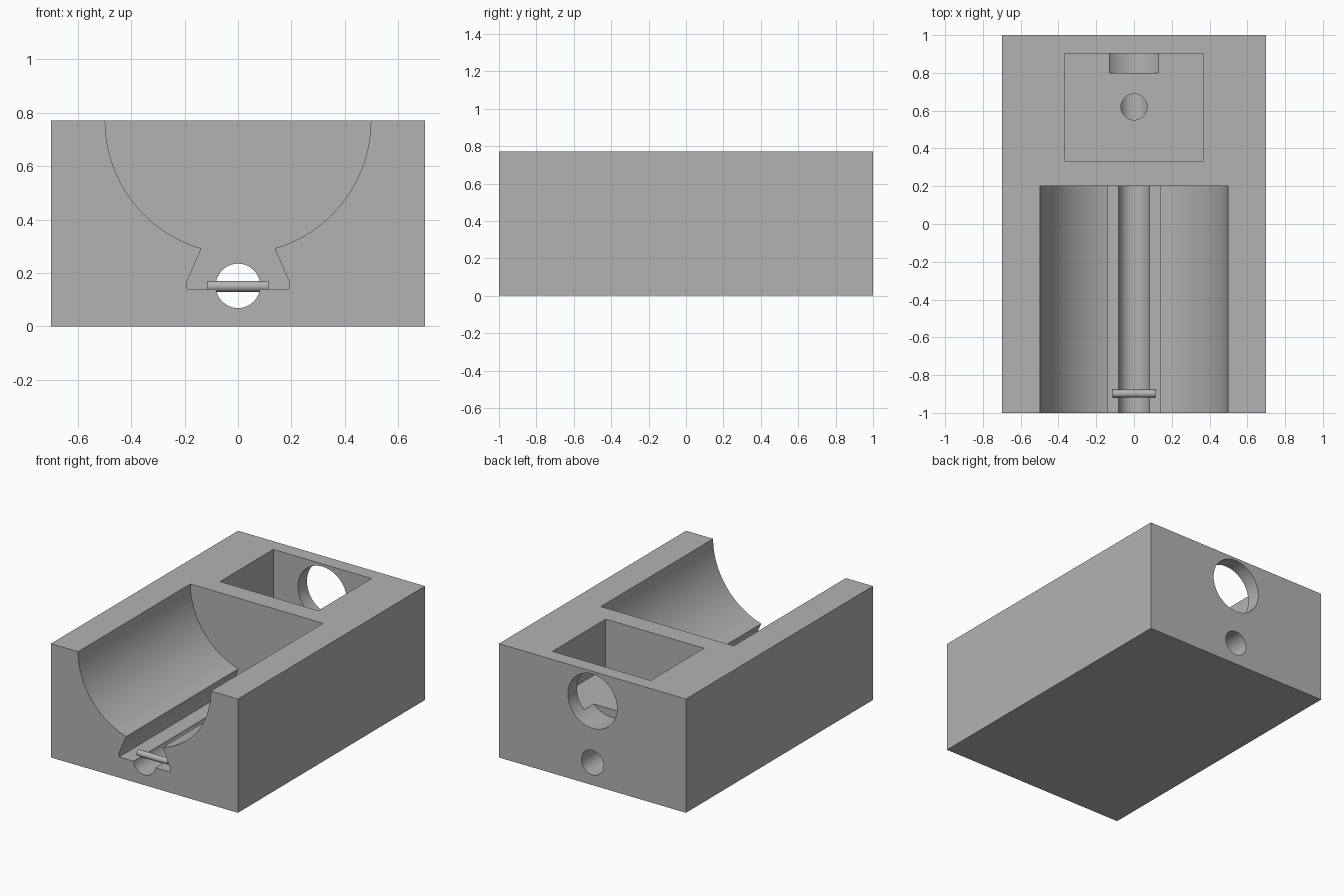
import bpy, bmesh, math
from mathutils import Matrix

if "Cube" in bpy.data.objects:
    bpy.data.objects.remove(bpy.data.objects["Cube"])

grey = bpy.data.materials.new("mid_grey")
grey.diffuse_color = (0.45, 0.45, 0.45, 1)
grey.use_nodes = True
grey.node_tree.nodes["Principled BSDF"].inputs["Base Color"].default_value = grey.diffuse_color


def finish(name, bm):
    bmesh.ops.recalc_face_normals(bm, faces=bm.faces)
    mesh = bpy.data.meshes.new(name)
    bm.to_mesh(mesh)
    bm.free()
    mesh.materials.append(grey)
    obj = bpy.data.objects.new(name, mesh)
    bpy.context.collection.objects.link(obj)
    return obj


def box(name, x0, x1, y0, y1, z0, z1):
    bm = bmesh.new()
    bmesh.ops.create_cube(bm, size=1)
    for v in bm.verts:
        v.co = ((x0 + x1) / 2 + v.co.x * (x1 - x0),
                (y0 + y1) / 2 + v.co.y * (y1 - y0),
                (z0 + z1) / 2 + v.co.z * (z1 - z0))
    return finish(name, bm)


def cylinder(name, radius, length, centre, axis, sides=64):
    bm = bmesh.new()
    bmesh.ops.create_cone(bm, cap_ends=True, segments=sides,
                          radius1=radius, radius2=radius, depth=length)
    turn = {"x": Matrix.Rotation(math.pi / 2, 4, "Y"),
            "y": Matrix.Rotation(math.pi / 2, 4, "X"),
            "z": Matrix.Identity(4)}[axis]
    bm.transform(Matrix.Translation(centre) @ turn)
    return finish(name, bm)


def extrude_profile(name, points, y0, y1):
    bm = bmesh.new()
    face = bm.faces.new([bm.verts.new((x, y0, z)) for x, z in points])
    grown = bmesh.ops.extrude_face_region(bm, geom=[face])["geom"]
    moved = [g for g in grown if isinstance(g, bmesh.types.BMVert)]
    bmesh.ops.translate(bm, verts=moved, vec=(0, y1 - y0, 0))
    return finish(name, bm)


def smooth(obj):
    bpy.ops.object.select_all(action="DESELECT")
    obj.select_set(True)
    bpy.context.view_layer.objects.active = obj
    bpy.ops.object.shade_smooth_by_angle(angle=math.radians(25))


HEIGHT, RADIUS = 0.77, 0.497

# Solid block
block = box("block", -0.7, 0.7, -1, 1, 0, HEIGHT)

# Half-round trough running into a flared slot beneath it
start = math.asin(0.137 / RADIUS)
steps = 40
right = [(0.19, 0.14), (0.19, 0.17)]
for i in range(steps + 1):
    a = start + (math.pi / 2 - start) * i / steps
    right.append((RADIUS * math.sin(a), HEIGHT - RADIUS * math.cos(a)))
right.append((RADIUS, HEIGHT + 0.1))
outline = right + [(-x, z) for x, z in reversed(right)]

cutters = [
    extrude_profile("trough_cutter", outline, -1.1, 0.2),
    # Rear pocket
    box("pocket_cutter", -0.368, 0.368, 0.333, 0.903, 0.438, HEIGHT + 0.1),
    # Long bore through the whole block
    cylinder("bore_cutter", 0.083, 2.4, (0, 0, 0.152), "y"),
    # Large opening in the back wall, notching the pocket floor
    cylinder("back_opening_cutter", 0.184, 0.4, (0, 1.0, 0.568), "y"),
    # Drop hole from the pocket floor to the bore
    cylinder("drop_hole_cutter", 0.069, 0.4, (0, 0.62, 0.352), "z"),
]
for cutter in cutters:
    cutter.hide_render = True
    mod = block.modifiers.new(cutter.name, "BOOLEAN")
    mod.operation = "DIFFERENCE"
    mod.solver = "EXACT"
    mod.object = cutter
    bpy.context.view_layer.objects.active = block
    bpy.ops.object.modifier_apply(modifier=mod.name)
    bpy.data.objects.remove(cutter)
smooth(block)

# Retaining pin across the bore near the front
pin = cylinder("cross_pin", 0.021, 0.23, (0, -0.898, 0.15), "x", 32)
smooth(pin)
